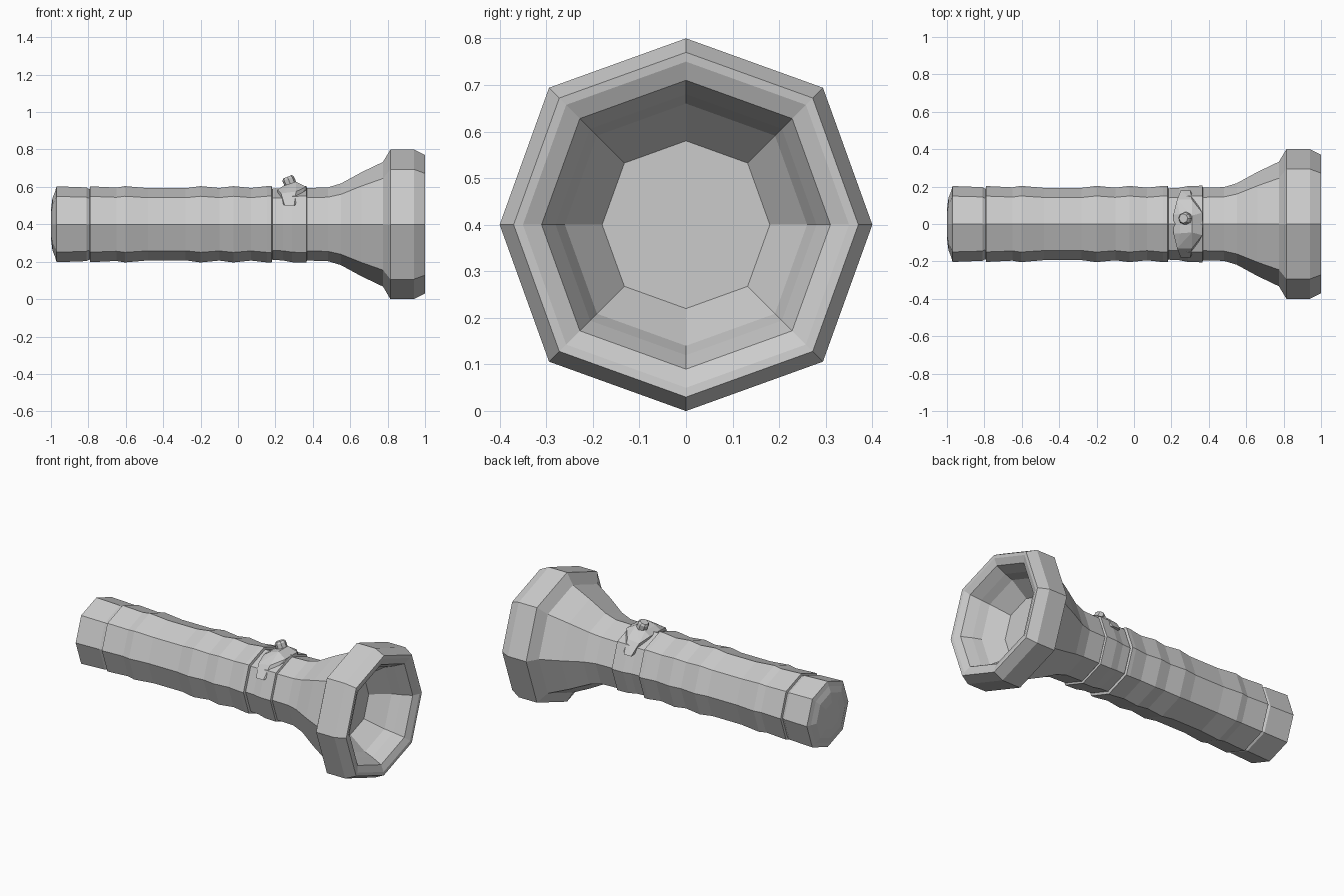
import bpy, bmesh
from mathutils import Vector, Matrix

if "Cube" in bpy.data.objects:
    bpy.data.objects.remove(bpy.data.objects["Cube"])

AXIS_Z = 0.4
# slightly squarish octagon: diagonal corners sit a little outside a regular one
D = 0.735
OCT = [(1, 0), (D, D), (0, 1), (-D, D), (-1, 0), (-D, -D), (0, -1), (D, -D)]


def finish(name, bm):
    bmesh.ops.recalc_face_normals(bm, faces=bm.faces)
    mesh = bpy.data.meshes.new(name)
    bm.to_mesh(mesh)
    bm.free()
    obj = bpy.data.objects.new(name, mesh)
    bpy.context.collection.objects.link(obj)
    return obj


def octagon_lathe(name, profile):
    """Closed flat-faced solid along x from (x, radius) pairs."""
    bm = bmesh.new()
    rings = [[bm.verts.new((x, r * a, AXIS_Z + r * b)) for a, b in OCT]
             for x, r in profile]
    for p, q in zip(rings, rings[1:]):
        for i in range(8):
            j = (i + 1) % 8
            bm.faces.new((p[i], p[j], q[j], q[i]))
    bm.faces.new(rings[0])
    bm.faces.new(rings[-1])
    return finish(name, bm)


# tail cap with a shallow domed end
octagon_lathe("tail_cap", [
    (-1.0, 0.08), (-0.992, 0.14), (-0.978, 0.175), (-0.97, 0.203),
    (-0.81, 0.197), (-0.80, 0.19), (-0.77, 0.185)])

# grip with finger ridges
octagon_lathe("grip", [
    (-0.795, 0.18), (-0.79, 0.203), (-0.65, 0.196), (-0.605, 0.204),
    (-0.48, 0.193), (-0.28, 0.193), (-0.20, 0.204), (-0.10, 0.194),
    (-0.025, 0.204), (0.07, 0.194), (0.155, 0.204), (0.18, 0.204),
    (0.185, 0.185)])

# collar that carries the switch
octagon_lathe("switch_collar", [
    (0.175, 0.185), (0.19, 0.191), (0.24, 0.193), (0.29, 0.203),
    (0.365, 0.205), (0.37, 0.19)])

# flared head with a stepped reflector bowl
octagon_lathe("head_and_reflector", [
    (0.365, 0.19), (0.37, 0.194), (0.48, 0.197), (0.55, 0.218),
    (0.66, 0.278), (0.775, 0.333), (0.815, 0.4), (0.94, 0.4),
    (1.0, 0.37), (0.998, 0.35), (0.98, 0.31), (0.92, 0.28),
    (0.87, 0.26), (0.77, 0.18)])

# saddle-shaped switch housing, mirrored in y
bm = bmesh.new()
for x, y, z in [(0.21, 0.05, 0.585), (0.245, 0.05, 0.607), (0.31, 0.045, 0.628),
                (0.365, 0.06, 0.60), (0.23, 0.13, 0.565), (0.31, 0.13, 0.575),
                (0.25, 0.18, 0.50), (0.30, 0.18, 0.50), (0.21, 0.05, 0.53),
                (0.365, 0.06, 0.53)]:
    for s in (1, -1):
        bm.verts.new((x, s * y, z))
hull = bmesh.ops.convex_hull(bm, input=bm.verts)
bmesh.ops.delete(bm, geom=[v for v in bm.verts if not v.link_faces], context='VERTS')
bmesh.ops.dissolve_limit(bm, angle_limit=0.02, verts=bm.verts, edges=bm.edges)
finish("switch_housing", bm)

# tilted push button with a chamfered top
bm = bmesh.new()
tilt = Vector((-0.42, 0, 1)).to_track_quat('Z', 'Y').to_matrix().to_4x4()
place = Matrix.Translation((0.276, 0.03, 0.625)) @ tilt
for r1, r2, z0, z1 in [(0.033, 0.033, -0.03, 0.02), (0.033, 0.025, 0.02, 0.031)]:
    bmesh.ops.create_cone(bm, cap_ends=True, segments=8, radius1=r1, radius2=r2,
                          depth=z1 - z0,
                          matrix=place @ Matrix.Translation((0, 0, (z0 + z1) / 2)))
finish("switch_button", bm)
